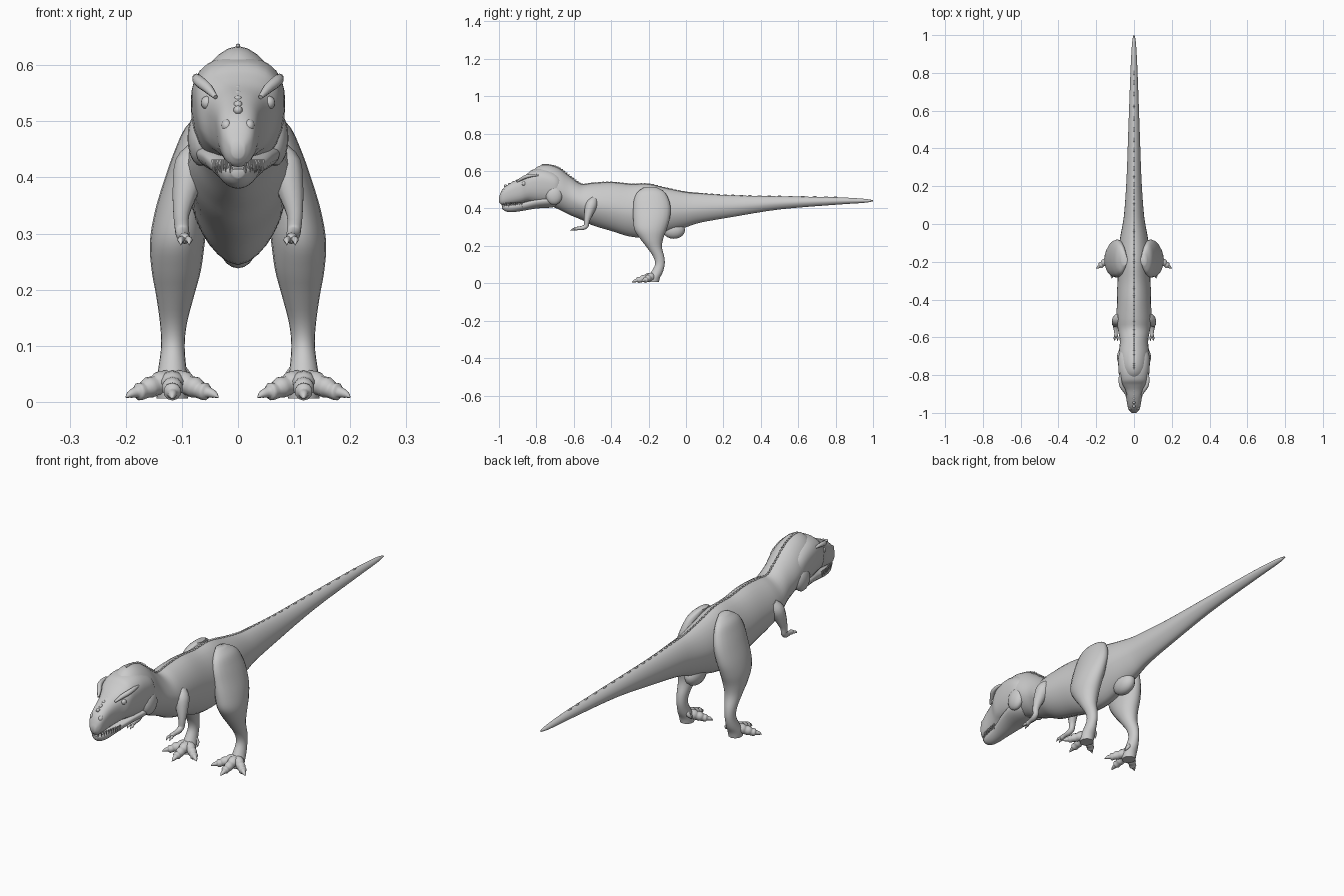
import bpy, bmesh, math
from mathutils import Vector, Matrix

cube = bpy.data.objects.get("Cube")
if cube:
    bpy.data.objects.remove(cube, do_unlink=True)

hide = bpy.data.materials.new("grey hide")
hide.use_nodes = True
hide.diffuse_color = (0.6, 0.6, 0.6, 1)
hide.node_tree.nodes["Principled BSDF"].inputs["Base Color"].default_value = hide.diffuse_color


def smooth_rows(rows, steps):
    """Catmull-Rom interpolation of whole parameter rows."""
    out = []
    for i in range(len(rows) - 1):
        four = [rows[max(i - 1, 0)], rows[i], rows[i + 1], rows[min(i + 2, len(rows) - 1)]]
        for s in range(steps):
            t = s / steps
            out.append([b + t / 2 * (c - a + t * (2*a - 5*b + 4*c - d + t * (3*(b - c) + d - a)))
                        for a, b, c, d in zip(*four)])
    return out + [list(rows[-1])]


def skin(bm, rings):
    loops = [[bm.verts.new(p) for p in ring] for ring in rings]
    n = len(loops[0])
    for a, b in zip(loops, loops[1:]):
        for i in range(n):
            bm.faces.new((a[i], a[(i + 1) % n], b[(i + 1) % n], b[i]))
    bm.faces.new(loops[0])
    bm.faces.new(loops[-1])


def trunk(bm, rows, mid, p_top, p_low, sides=28, steps=4):
    """Rows of y, top, bottom, half width; exponents set how boxy the section is."""
    rings = []
    for y, top, low, half in smooth_rows(rows, steps):
        centre = low + (top - low) * mid
        ring = []
        for i in range(sides):
            a = math.tau * i / sides
            c, s = math.cos(a), math.sin(a)
            p = p_top if s >= 0 else p_low
            k = (abs(c) ** p + abs(s) ** p) ** (-1 / p)
            ring.append((half * c * k, y, centre + s * k * (top - centre if s > 0 else centre - low)))
        rings.append(ring)
    skin(bm, rings)


def limb(bm, rows, side, sides=20, steps=4):
    """Rows of x, y, z and two radii; rings lie level."""
    skin(bm, [[(side * (x + rx * math.cos(math.tau * i / sides)),
                y + ry * math.sin(math.tau * i / sides), z) for i in range(sides)]
              for x, y, z, rx, ry in smooth_rows(rows, steps)])


def tube(bm, rows, side=1, sides=10, steps=3):
    """Rows of x, y, z, radius; rings stand square to the path."""
    pts = smooth_rows(rows, steps)
    rings = []
    for i, row in enumerate(pts):
        way = Vector(pts[min(i + 1, len(pts) - 1)][:3]) - Vector(pts[max(i - 1, 0)][:3])
        u = way.cross(Vector((1, 0, 0))).normalized()
        v = way.cross(u).normalized()
        ring = []
        for k in range(sides):
            a = math.tau * k / sides
            q = Vector(row[:3]) + row[3] * (u * math.cos(a) + v * math.sin(a))
            ring.append((side * q.x, q.y, q.z))
        rings.append(ring)
    skin(bm, rings)


def ball(bm, centre, size):
    bmesh.ops.create_uvsphere(bm, u_segments=16, v_segments=10, radius=1,
                              matrix=Matrix.LocRotScale(centre, None, size))


def finish(bm, name, angle=50):
    bmesh.ops.recalc_face_normals(bm, faces=bm.faces)
    mesh = bpy.data.meshes.new(name)
    bm.to_mesh(mesh)
    bm.free()
    mesh.materials.append(hide)
    ob = bpy.data.objects.new(name, mesh)
    bpy.context.collection.objects.link(ob)
    bpy.ops.object.select_all(action='DESELECT')
    ob.select_set(True)
    bpy.context.view_layer.objects.active = ob
    bpy.ops.object.shade_smooth_by_angle(angle=math.radians(angle))


# Tail, torso and neck in one skin
body_rows = [(1, .444, .438, .003), (.95, .452, .43, .011), (.8, .46, .42, .019), (.5, .465, .395, .03),
             (.25, .47, .355, .039), (.08, .48, .325, .05), (0, .487, .3, .06), (-.1, .507, .27, .078),
             (-.2, .53, .245, .086), (-.3, .53, .25, .088), (-.4, .54, .28, .09), (-.5, .535, .31, .092),
             (-.56, .53, .34, .085), (-.62, .57, .365, .075), (-.68, .615, .395, .08),
             (-.74, .634, .42, .08), (-.79, .625, .44, .072), (-.83, .59, .46, .05)]
bm = bmesh.new()
trunk(bm, body_rows, .48, 1.75, 1.7)
finish(bm, "body")

# Bump under the hips
bm = bmesh.new()
ball(bm, (0, -.065, .285), (.035, .06, .047))
finish(bm, "pelvis_bump")

# Skull and lower jaw
bm = bmesh.new()
trunk(bm, [(-.65, .55, .46, .045), (-.69, .59, .425, .08), (-.76, .615, .42, .083), (-.82, .607, .43, .077),
           (-.85, .585, .435, .07), (-.88, .565, .43, .054), (-.92, .546, .425, .042),
           (-.96, .522, .42, .035), (-.985, .497, .42, .027), (-1, .46, .435, .011)], .62, 2.4, 2.4)
finish(bm, "skull")
bm = bmesh.new()
trunk(bm, [(-.66, .47, .42, .045), (-.72, .46, .405, .074), (-.8, .45, .4, .062), (-.87, .432, .388, .043),
           (-.93, .422, .38, .033), (-.965, .418, .385, .025), (-.985, .415, .4, .011)], .7, 3, 1.9)
finish(bm, "lower_jaw")

# Teeth along both edges of the mouth
bm = bmesh.new()
for side in (1, -1):
    for i in range(10):
        y = -.985 + .012 * i
        x = .014 + .03 * (i / 9) ** .6
        size = .003 + .001 * (i % 2)
        tube(bm, [(x, y, .432, size), (x, y + .002, .408 + .002 * (i % 3), .0006)], side, 6, 1)
        tube(bm, [(x * .85, y + .008, .41, .003), (x * .85, y + .008, .429, .0006)], side, 6, 1)
finish(bm, "teeth")

# Raised bumps on the snout and small scales down the spine
bm = bmesh.new()
for i in range(6):
    ball(bm, (0, -.965 + .021 * i, .52 + .009 * i), (.008, .009, .008))
finish(bm, "snout_ridge")
bm = bmesh.new()
for y, top, low, half in smooth_rows(body_rows, 5)[10:-8]:
    ball(bm, (0, y, top), (.004, .011, .004))
finish(bm, "spine_scales")

for side, label in ((1, "left_"), (-1, "right_")):
    # Eye, brow, nostril and cheek
    bm = bmesh.new()
    ball(bm, (side * .055, -.866, .533), (.011, .012, .012))
    finish(bm, label + "eye")
    bm = bmesh.new()
    tube(bm, [(.04, -.905, .543, .004), (.054, -.878, .559, .009), (.07, -.85, .572, .01),
              (.074, -.81, .578, .007), (.07, -.78, .575, .003)], side)
    finish(bm, label + "brow")
    bm = bmesh.new()
    ball(bm, (side * .02, -.972, .492), (.01, .014, .012))
    finish(bm, label + "nostril")
    bm = bmesh.new()
    ball(bm, (side * .066, -.705, .47), (.024, .045, .05))
    finish(bm, label + "cheek")

    # Thigh, shin and ankle
    bm = bmesh.new()
    limb(bm, [(.05, -.19, .515, .015, .03), (.066, -.187, .49, .027, .07), (.076, -.185, .45, .036, .092),
              (.087, -.182, .4, .043, .1), (.1, -.185, .34, .048, .097), (.108, -.19, .285, .049, .085),
              (.11, -.183, .235, .044, .06), (.112, -.168, .19, .034, .04), (.115, -.145, .14, .024, .029),
              (.116, -.14, .1, .021, .026), (.117, -.155, .06, .025, .031), (.117, -.172, .03, .03, .033),
              (.117, -.175, .006, .028, .03)], side)
    finish(bm, label + "leg")

    # Three knuckled toes and a dewclaw, each ending in a claw
    bm = bmesh.new()
    base = Vector((.117, -.175, .035))
    for tip in ((.117, -.288, .006), (.2, -.236, .008), (.035, -.236, .008)):
        path = []
        for t, r, lift in ((0, .022, 0), (.25, .022, .005), (.36, .018, .004), (.5, .019, .004),
                           (.6, .015, .002), (.72, .016, .001), (.78, .01, .003), (.9, .007, .003), (1, .001, 0)):
            p = base.lerp(Vector(tip), t)
            path.append((p.x, p.y, max(p.z + lift, r + .002), r))
        tube(bm, path, side)
    tube(bm, [(.105, -.15, .06, .012), (.09, -.15, .045, .008), (.083, -.16, .03, .001)], side)
    finish(bm, label + "foot")

    # Small arm with two clawed fingers
    bm = bmesh.new()
    tube(bm, [(.07, -.49, .45, .02), (.082, -.505, .42, .032), (.094, -.52, .375, .024), (.101, -.53, .335, .015),
              (.1, -.533, .308, .013), (.098, -.55, .297, .012), (.096, -.575, .294, .009),
              (.095, -.592, .291, .01), (.095, -.6, .288, .005)], side)
    for x in (.087, .102):
        tube(bm, [(.095, -.588, .291, .006), (x, -.602, .289, .006), (x, -.611, .286, .004),
                  (x, -.619, .279, .0006)], side, 8)
    finish(bm, label + "arm")
